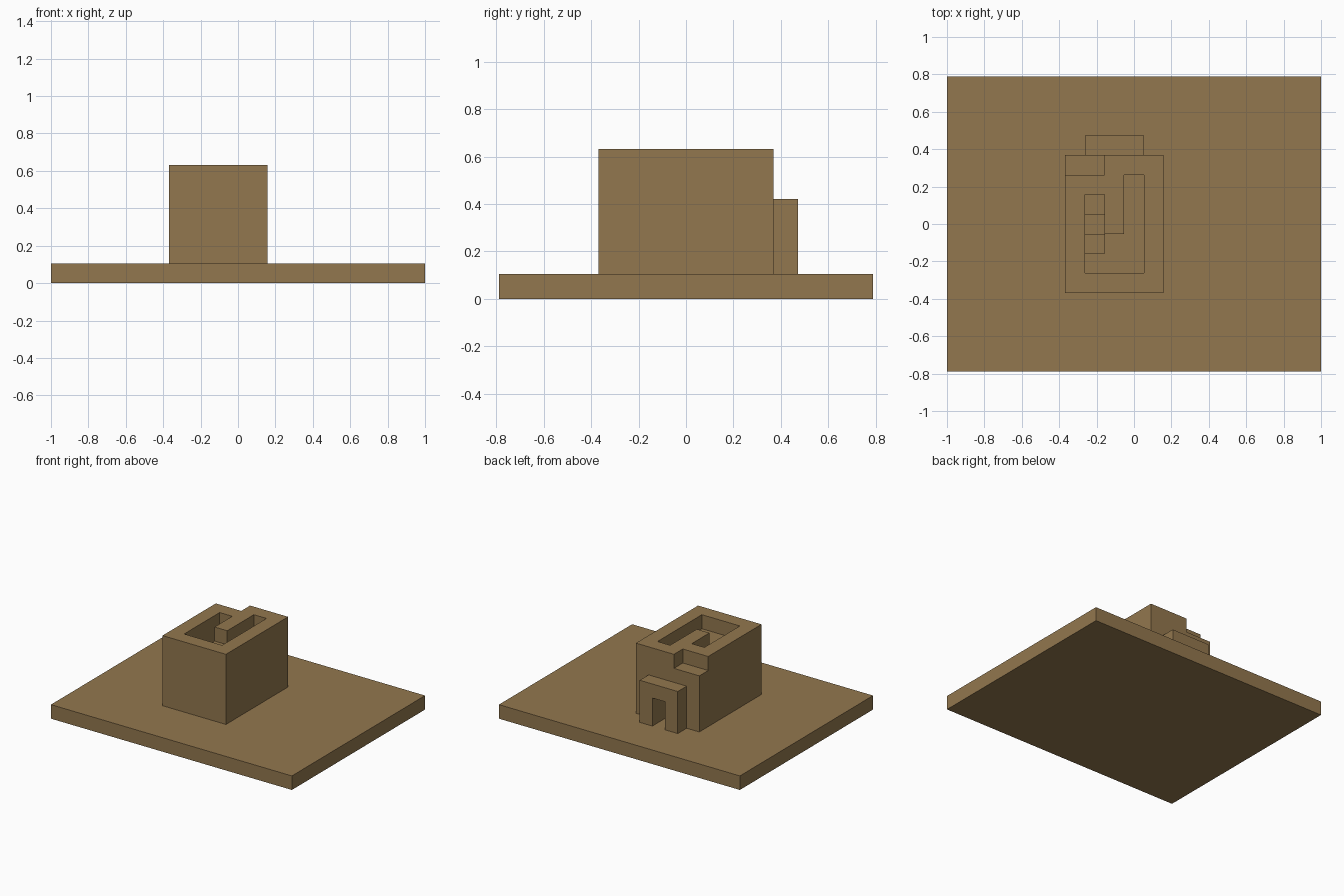
import bpy

cube = bpy.data.objects.get("Cube")
if cube:
    bpy.data.objects.remove(cube, do_unlink=True)

U = 2 / 19  # one block of the building grid

clay = bpy.data.materials.new("clay_brown")
clay.use_nodes = True
COLOUR = (0.29, 0.186, 0.077, 1)
clay.diffuse_color = COLOUR
clay.node_tree.nodes["Principled BSDF"].inputs["Base Color"].default_value = COLOUR


def box(name, x, y, z):
    """Box from (low, high) ranges given in grid blocks."""
    bpy.ops.mesh.primitive_cube_add(size=1)
    ob = bpy.context.object
    ob.name = name
    for v in ob.data.vertices:
        v.co = [U * (r[0] if c < 0 else r[1]) for c, r in zip(v.co, (x, y, z))]
    ob.data.materials.append(clay)
    return ob


def cut(target, x, y, z):
    """Carve a box out of the target."""
    cutter = box("cutter", x, y, z)
    cutter.hide_render = True
    mod = target.modifiers.new("cut", "BOOLEAN")
    mod.operation, mod.solver, mod.object = "DIFFERENCE", "EXACT", cutter
    bpy.context.view_layer.objects.active = target
    bpy.ops.object.modifier_apply(modifier=mod.name)
    bpy.data.objects.remove(cutter, do_unlink=True)


# Ground slab
box("ground_slab", (-9.5, 9.5), (-7.5, 7.5), (0, 1))

# Main house with sunken roof terrace around a raised middle block
house = box("house", (-3.5, 1.5), (-3.5, 3.5), (1, 6))
cut(house, (-2.5, 0.5), (-2.5, -0.5), (5, 7))
cut(house, (-0.5, 0.5), (-1, 2.5), (5, 7))

# Stairwell descending from the terrace towards the back
for i in range(3):
    cut(house, (-2.5, -1.5), (i - 1.5, 1.5), (4 - i, 7))

# Lowered rear corner
cut(house, (-4, -1.5), (2.5, 4), (5, 7))

# Rear porch and the doorway passage leading to the stairs
porch = box("porch", (-2.5, 0.5), (3.5, 4.5), (1, 4))
cut(porch, (-1.5, -0.5), (3, 5), (0.5, 3))
cut(house, (-1.5, -0.5), (0.5, 4), (0.5, 3))
